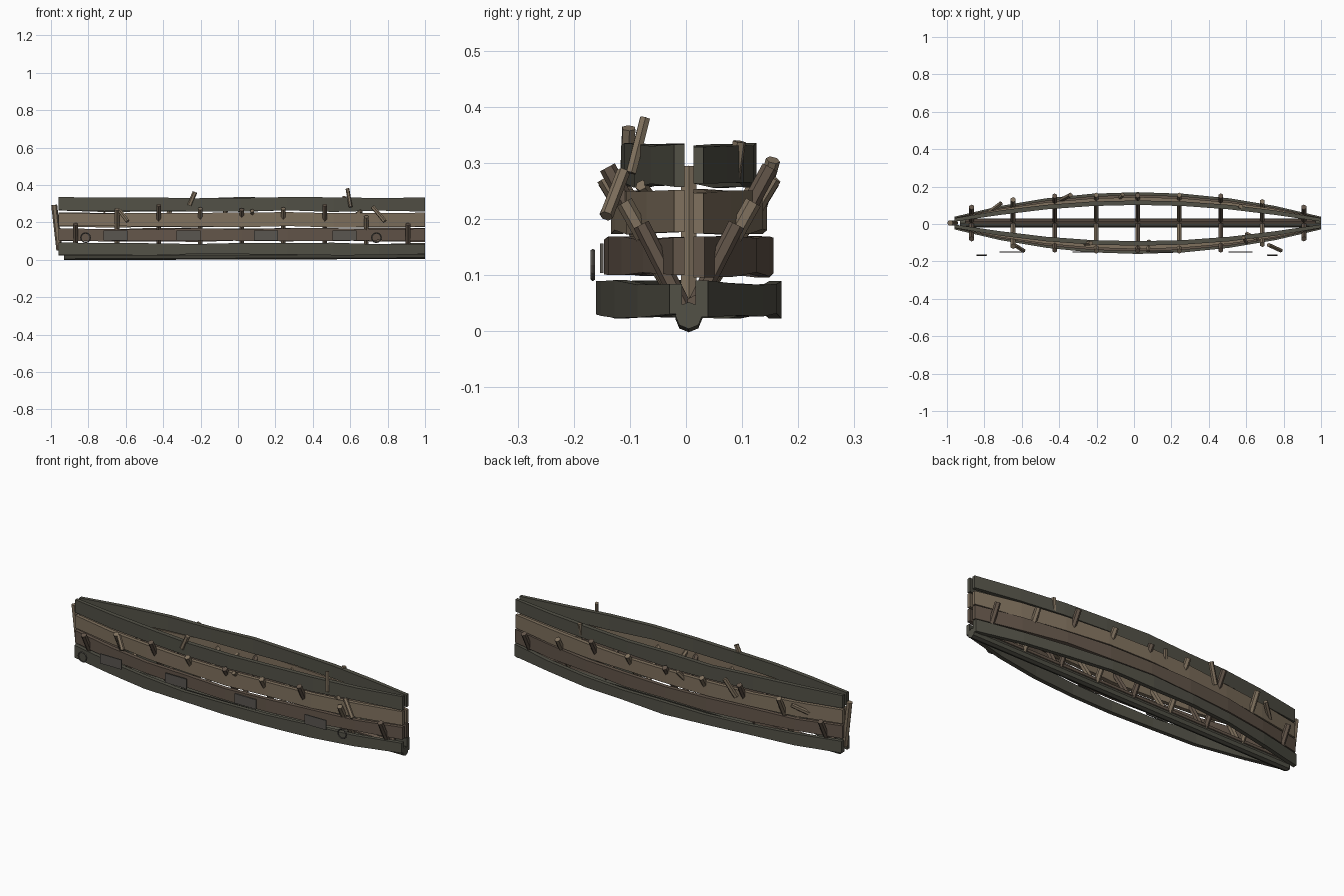
import bpy, bmesh, math, random
from mathutils import Vector

if "Cube" in bpy.data.objects:
    bpy.data.objects.remove(bpy.data.objects["Cube"])

random.seed(4)
CX, CY = 0.02, 0.005      # centre of the hull


def material(name, rgb):
    m = bpy.data.materials.new(name)
    m.diffuse_color = (*rgb, 1)
    m.use_nodes = True
    m.node_tree.nodes["Principled BSDF"].inputs["Base Color"].default_value = m.diffuse_color
    return m


DARK = material("weathered_wood", (0.085, 0.082, 0.062))
BROWN = material("brown_wood", (0.125, 0.092, 0.068))
LIGHT = material("pale_wood", (0.215, 0.165, 0.112))
GREY = material("old_iron", (0.10, 0.092, 0.08))


def finish(bm, name, mat):
    bmesh.ops.recalc_face_normals(bm, faces=bm.faces)
    me = bpy.data.meshes.new(name)
    bm.to_mesh(me)
    bm.free()
    me.materials.append(mat)
    ob = bpy.data.objects.new(name, me)
    bpy.context.collection.objects.link(ob)
    return ob


def pole(name, a, b, r, mat, sides=6, r2=None):
    a, b = Vector(a), Vector(b)
    d = b - a
    bm = bmesh.new()
    bmesh.ops.create_cone(bm, cap_ends=True, segments=sides, radius1=r,
                          radius2=r2 or r, depth=d.length)
    ob = finish(bm, name, mat)
    ob.location = (a + b) / 2
    ob.rotation_mode = 'QUATERNION'
    ob.rotation_quaternion = d.to_track_quat('Z', 'Y')
    return ob


def strake(name, side, z0, z1, beam, thick, end, mat):
    """Bowed plank, swept along the hull with slightly wavy edges."""
    bm = bmesh.new()
    rings = []
    n = 8
    for i in range(n + 1):
        t = -1 + 2 * i / n
        x = CX + 0.98 * t
        y = end + (beam - end) * (1 - t * t)
        lo = z0 + random.uniform(0, 0.01)
        hi = z1 - random.uniform(0, 0.01)
        inner = max(y - thick, 0.008)
        rings.append([bm.verts.new((x, CY + side * yy, z)) for yy, z in
                      ((y, lo), (y, hi), (inner, hi), (inner, lo))])
    for p, q in zip(rings, rings[1:]):
        for k in range(4):
            m = (k + 1) % 4
            bm.faces.new((p[k], p[m], q[m], q[k]))
    bm.faces.new(rings[0])
    bm.faces.new(rings[-1])
    finish(bm, name, mat)


# Four planks on each side, narrowing towards the top
STRAKES = (("lower_strake", 0.022, 0.092, 0.165, 0.022, 0.034, DARK),
           ("second_strake", 0.095, 0.17, 0.151, 0.022, 0.028, BROWN),
           ("third_strake", 0.172, 0.255, 0.139, 0.022, 0.026, LIGHT),
           ("top_strake", 0.255, 0.336, 0.121, 0.024, 0.026, DARK))
for side, tag in ((-1, "front"), (1, "back")):
    for nm, z0, z1, beam, th, end, mat in STRAKES:
        strake(f"{nm}_{tag}", side, z0, z1, beam, th, end, mat)

# Keel and leaning stem post
pole("keel", (-0.93, CY, 0.022), (1.0, CY, 0.028), 0.024, DARK, 8)
pole("keelson", (-0.9, CY + 0.01, 0.045), (0.97, CY + 0.01, 0.05), 0.014, BROWN)
pole("stem_post", (-0.955, CY, 0.05), (-0.983, CY, 0.293), 0.016, LIGHT)

# V-shaped ribs poking out between the planks
TIPS = ((0.148, 0.268), (0.15, 0.273), (0.145, 0.292), (0.125, 0.27), (0.085, 0.19))
for k in range(-4, 5):
    x = CX + 0.222 * k
    for side, tag in ((-1, "front"), (1, "back")):
        ty, tz = TIPS[abs(k)]
        if k == 3:
            tz -= 0.04
            ty -= 0.01
        pole(f"rib_{k + 5}_{tag}", (x, CY + side * 0.003, 0.03),
             (x, CY + side * ty, tz), 0.015, LIGHT if k % 2 else BROWN)

# Broken timbers stuck in the wreck
LOOSE = (((-0.26, -0.105, 0.29), (-0.23, -0.102, 0.362), 0.013),
         ((0.602, -0.098, 0.282), (0.585, -0.073, 0.38), 0.010),
         ((-0.635, -0.115, 0.265), (-0.59, -0.143, 0.205), 0.012),
         ((0.72, -0.112, 0.283), (0.785, -0.142, 0.205), 0.012),
         ((0.60, -0.05, 0.22), (0.66, -0.08, 0.26), 0.011),
         ((0.08, -0.09, 0.22), (0.075, -0.145, 0.262), 0.011),
         ((-0.78, 0.06, 0.20), (-0.71, 0.112, 0.245), 0.012),
         ((-0.39, 0.128, 0.21), (-0.34, 0.155, 0.305), 0.013),
         ((0.56, 0.085, 0.27), (0.57, 0.095, 0.338), 0.012),
         ((-0.1, 0.11, 0.19), (-0.06, 0.158, 0.27), 0.012))
for i, (a, b, r) in enumerate(LOOSE):
    pole(f"broken_timber_{i + 1}", a, b, r, LIGHT)

# Repair boards on the front side
for i, x in enumerate((-0.655, -0.265, 0.15, 0.57)):
    bm = bmesh.new()
    bmesh.ops.create_cube(bm, size=1)
    bmesh.ops.scale(bm, vec=(0.128, 0.006, 0.052), verts=bm.verts)
    finish(bm, f"patch_board_{i + 1}", GREY).location = (x, -0.15, 0.13)

# Mooring rings
for i, x in enumerate((-0.815, 0.74)):
    bpy.ops.mesh.primitive_torus_add(major_radius=0.025, minor_radius=0.004,
                                     major_segments=12, minor_segments=5,
                                     location=(x, -0.166, 0.118),
                                     rotation=(math.pi / 2, 0, 0))
    ring = bpy.context.object
    ring.name = f"mooring_ring_{i + 1}"
    ring.data.materials.append(GREY)
